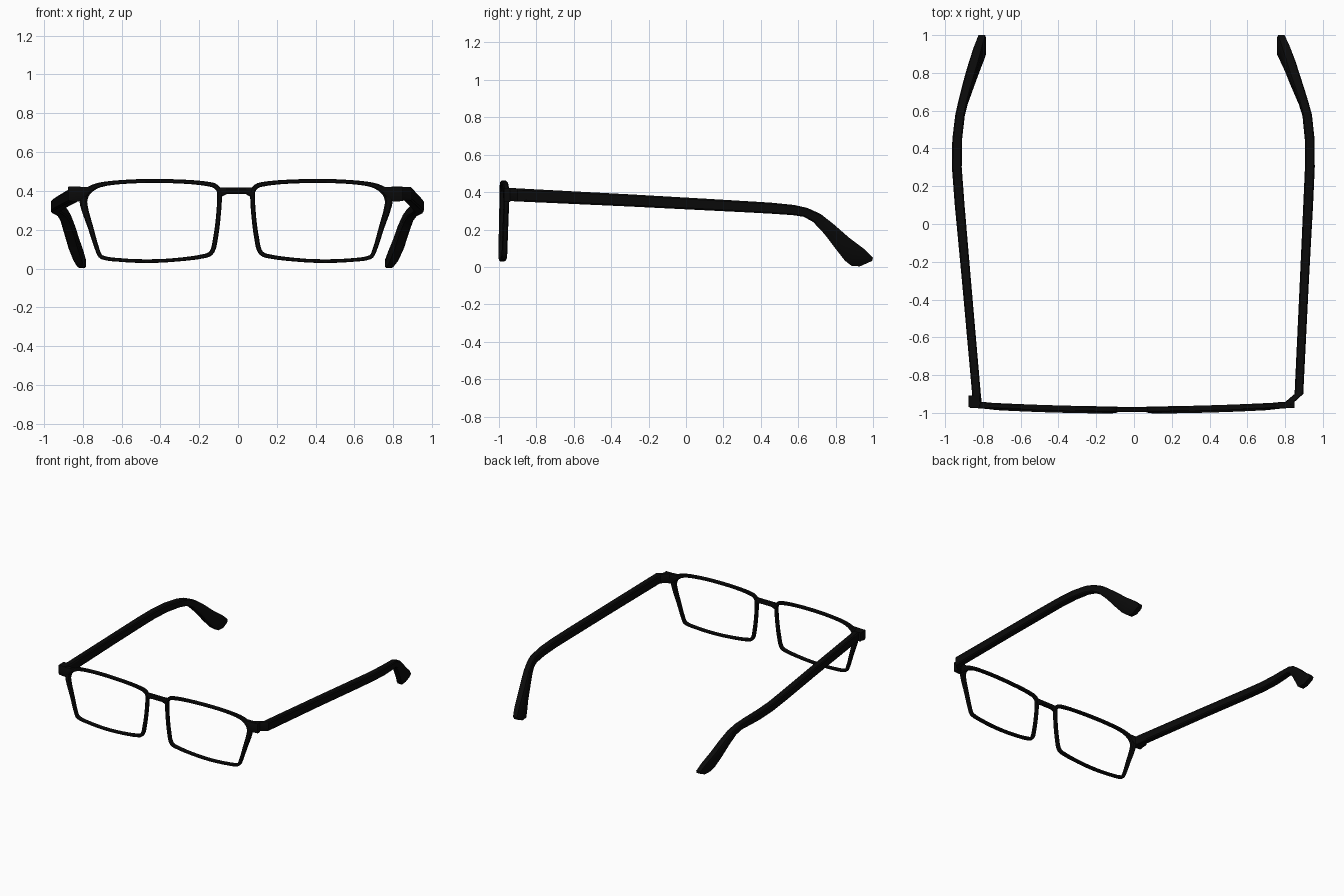
import bpy, bmesh
from mathutils import Vector

if "Cube" in bpy.data.objects:
    bpy.data.objects.remove(bpy.data.objects["Cube"])

black = bpy.data.materials.new("black_frame")
black.diffuse_color = (0.003, 0.003, 0.003, 1)
black.use_nodes = True
black.node_tree.nodes["Principled BSDF"].inputs["Base Color"].default_value = black.diffuse_color


def sweep(name, rings, closed=False, k=.6):
    """Loft a chamfered square. rings: (centre, half-width vector, half-height vector)."""
    octo = [(1, k), (k, 1), (-k, 1), (-1, k), (-1, -k), (-k, -1), (k, -1), (1, -k)]
    bm = bmesh.new()
    loops = [[bm.verts.new(c + u * a + v * b) for a, b in octo] for c, u, v in rings]
    pairs = list(zip(loops, loops[1:] + loops[:1])) if closed else list(zip(loops, loops[1:]))
    for p, q in pairs:
        for i in range(8):
            j = (i + 1) % 8
            bm.faces.new((p[i], p[j], q[j], q[i]))
    if not closed:
        bm.faces.new(loops[0])
        bm.faces.new(loops[-1][::-1])
    bmesh.ops.recalc_face_normals(bm, faces=bm.faces)
    me = bpy.data.meshes.new(name)
    bm.to_mesh(me)
    bm.free()
    ob = bpy.data.objects.new(name, me)
    bpy.context.collection.objects.link(ob)
    me.materials.append(black)
    bpy.context.view_layer.objects.active = ob
    ob.select_set(True)
    bpy.ops.object.shade_smooth_by_angle(angle=0.6)
    ob.select_set(False)
    return ob


CX = 0.01   # the front sits slightly off centre


def front_y(x, z):
    """Gentle wrap and tilt of the front frame."""
    return -0.984 + 0.023 * ((x + CX) / 0.8) ** 2 + 0.02 * (z - 0.3)


def place(side, x):
    return side * (x + CX) - CX


# Rim outline: x, z, thickness
RIM = [(.075, .385, .025), (.084, .413, .026), (.115, .432, .024), (.25, .447, .021),
       (.45, .451, .021), (.60, .444, .021), (.69, .431, .025), (.742, .408, .035),
       (.771, .375, .042), (.775, .33, .038), (.739, .21, .028), (.700, .085, .022),
       (.680, .058, .021), (.60, .045, .019), (.45, .038, .019), (.30, .045, .019),
       (.145, .066, .022), (.113, .088, .024), (.097, .15, .025), (.082, .26, .024)]


def smooth_loop(pts, steps=3):
    """Closed curve through pts with clamped tangents."""
    out, n = [], len(pts)
    P = [Vector(p) for p in pts]
    for i in range(n):
        a, b, c, d = P[i - 1], P[i], P[(i + 1) % n], P[(i + 2) % n]
        L = (c - b).length
        m0, m1 = (c - a).normalized() * L, (d - b).normalized() * L
        for s in range(steps):
            t = s / steps
            out.append(b * (2*t**3 - 3*t*t + 1) + m0 * (t**3 - 2*t*t + t)
                       + c * (3*t*t - 2*t**3) + m1 * (t**3 - t*t))
    return out


# Rims and end pieces
for side, label in ((1, "right"), (-1, "left")):
    pts = smooth_loop(RIM)
    rings = []
    for i, p in enumerate(pts):
        q = pts[(i + 1) % len(pts)] - pts[i - 1]
        nrm = Vector((-q.y * side, 0, q.x)).normalized()
        x = place(side, p.x)
        rings.append((Vector((x, front_y(x, p.y), p.y)), nrm * p.z / 2, Vector((0, .015, 0))))
    sweep(label + "_rim", rings, True)

    # End piece joining rim to hinge: x, z, half height
    ends = [(.735, .413, .008), (.765, .395, .026), (.80, .383, .037), (.85, .384, .037)]
    sweep(label + "_end_piece",
          [(Vector((place(side, x), front_y(x, z), z)), Vector((0, .017, 0)), Vector((0, 0, h)))
           for x, z, h in ends], k=.85)

# Bridge, flared where it meets the rims: x, z, half height
sweep("bridge", [(Vector((x, front_y(x, z), z)), Vector((0, .014, 0)), Vector((0, 0, h)))
                 for x, z, h in [(-.10, .393, .027), (-.082, .394, .023), (-.06, .4, .017),
                                 (.04, .4, .017), (.062, .394, .023), (.08, .393, .027)]])

# Left hinge block
sweep("left_hinge", [(Vector((-.845, y, .388)), Vector((.031, 0, 0)), Vector((0, 0, .034)))
                     for y in (-.97, -.908)], k=.9)

# Temple side profile: top y, top z, bottom y, bottom z, half width
SIDE = [(-.955, .422, -.955, .353, .025), (-.90, .42, -.90, .35, .023), (-.3, .388, -.3, .323, .024),
        (.1, .365, .1, .303, .026), (.3, .353, .3, .293, .026), (.45, .344, .45, .285, .026),
        (.58, .331, .57, .277, .025), (.65, .315, .63, .268, .025), (.72, .283, .68, .24, .026),
        (.79, .228, .74, .176, .028), (.87, .158, .80, .097, .028), (.95, .098, .85, .033, .026),
        (1.0, .05, .885, .006, .023), (.995, .032, .93, .003, .018)]
TEMPLE_X = {
    "left": [-.83, -.834, -.887, -.923, -.938, -.936, -.921, -.906, -.888, -.868, -.845, -.822, -.806, -.803],
    "right": [.81, .873, .902, .922, .931, .930, .917, .898, .876, .852, .827, .800, .780, .777]}

# Temples with drooping ear tips
for label, xs in TEMPLE_X.items():
    rings = []
    for x, (yt, zt, yb, zb, w) in zip(xs, SIDE):
        top, bot = Vector((x, yt, zt)), Vector((x, yb, zb))
        rings.append(((top + bot) / 2, Vector((w, 0, 0)), (top - bot) / 2))
    sweep(label + "_temple", rings, k=.75)
